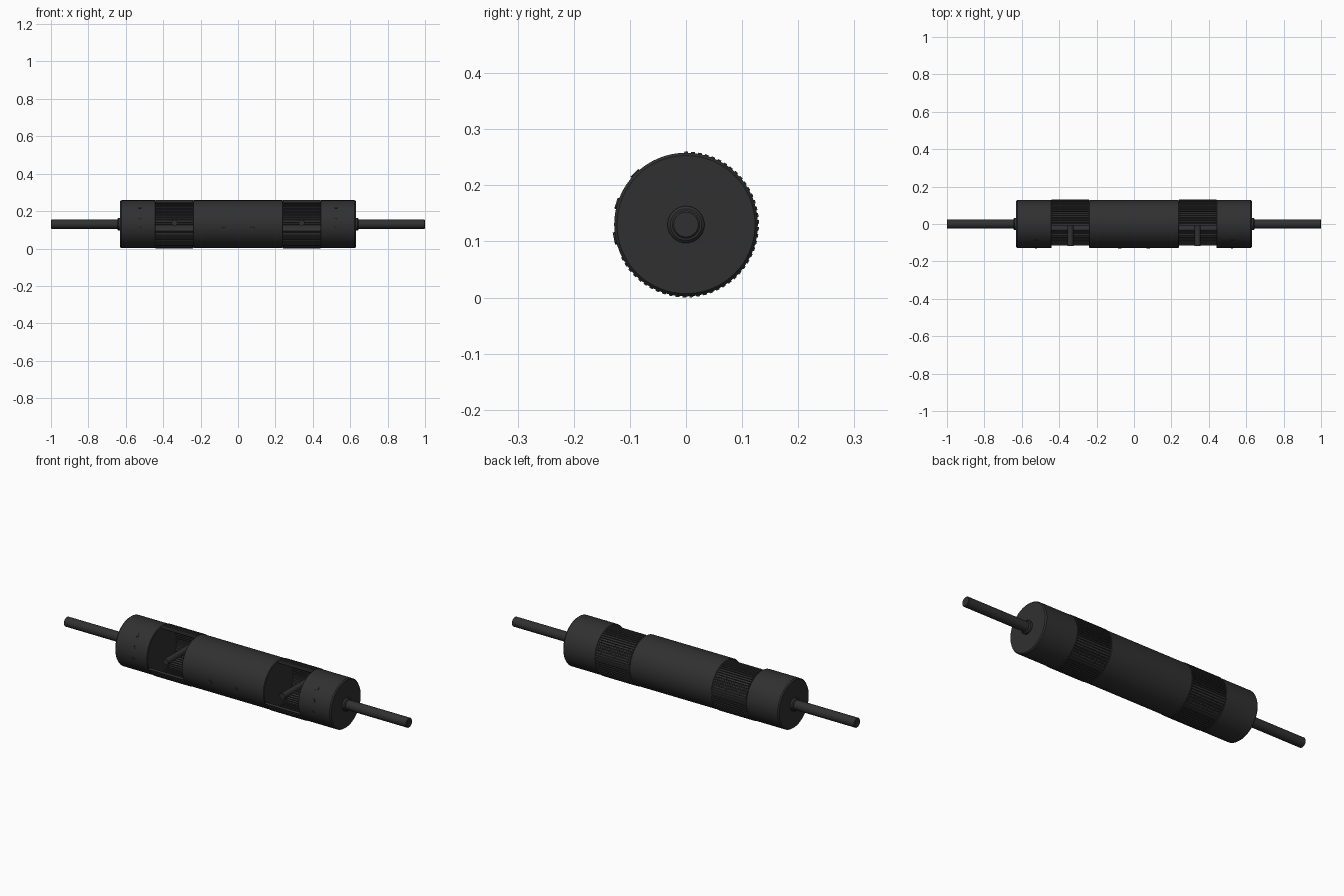
import bpy, bmesh, math
from mathutils import Matrix, Vector

if "Cube" in bpy.data.objects:
    bpy.data.objects.remove(bpy.data.objects["Cube"])

CZ = 0.13          # height of the long axis
R = 0.128          # body radius


def material(name, v):
    m = bpy.data.materials.new(name)
    m.diffuse_color = (v, v, v, 1)
    m.use_nodes = True
    m.node_tree.nodes["Principled BSDF"].inputs["Base Color"].default_value = m.diffuse_color
    return m


BLACK = material("charcoal", 0.03)


def finish(name, bm, smooth=True):
    bmesh.ops.recalc_face_normals(bm, faces=bm.faces)
    me = bpy.data.meshes.new(name)
    bm.to_mesh(me)
    bm.free()
    me.materials.append(BLACK)
    ob = bpy.data.objects.new(name, me)
    bpy.context.collection.objects.link(ob)
    if smooth:
        bpy.ops.object.select_all(action='DESELECT')
        ob.select_set(True)
        bpy.context.view_layer.objects.active = ob
        bpy.ops.object.shade_smooth_by_angle(angle=math.radians(30))
    return ob


def lathe_x(name, profile, n=64):
    """Closed solid of revolution about the long axis; profile is (x, radius)."""
    bm = bmesh.new()
    rings = []
    for x, r in profile:
        rings.append([bm.verts.new((x, r * math.cos(2 * math.pi * i / n),
                                    CZ + r * math.sin(2 * math.pi * i / n))) for i in range(n)])
    for a, b in zip(rings, rings[1:]):
        for i in range(n):
            j = (i + 1) % n
            bm.faces.new((a[i], a[j], b[j], b[i]))
    bm.faces.new(rings[0])
    bm.faces.new(rings[-1])
    return finish(name, bm)


def radial_cylinder(name, x, ang, r0, r1, radius, n=16, dz=0.0):
    """Cylinder pointing outwards from the axis at the given angle."""
    bm = bmesh.new()
    d = Vector((0, math.cos(ang), math.sin(ang)))
    rot = d.to_track_quat('Z', 'Y').to_matrix().to_4x4()
    c = Vector((x, 0, CZ + dz)) + d * (r0 + r1) / 2
    bmesh.ops.create_cone(bm, cap_ends=True, segments=n, radius1=radius, radius2=radius,
                          depth=r1 - r0, matrix=Matrix.Translation(c) @ rot)
    return finish(name, bm)


def ribbed_shell(name, x0, x1):
    """Corrugated wall wrapping the back and bottom, open towards the upper front."""
    bm = bmesh.new()
    start, end, ribs = 207, 454, 45
    step = (end - start) / ribs
    pts = []
    for i in range(ribs):
        a = start + i * step
        pts += [(a, 0.130), (a + step * 0.5, 0.130), (a + step * 0.6, 0.125), (a + step * 0.9, 0.125)]
    pts.append((end, 0.130))
    cols = []
    for a, r in pts:
        c, s = math.cos(math.radians(a)), math.sin(math.radians(a))
        cols.append([bm.verts.new((x, q * c, CZ + q * s))
                     for x, q in ((x0, r), (x1, r), (x1, r - 0.011), (x0, r - 0.011))])
    for a, b in zip(cols, cols[1:]):
        for k in range(4):
            m = (k + 1) % 4
            bm.faces.new((a[k], a[m], b[m], b[k]))
    bm.faces.new(cols[0])
    bm.faces.new(cols[-1])
    return finish(name, bm, smooth=False)


# Solid middle barrel between the two windows
lathe_x("middle_barrel", [(-0.24, R - 0.003), (-0.237, R), (0.237, R), (0.24, R - 0.003)])

# Screws low on the front of the middle barrel
LOW = math.radians(191)

for s, side in ((-1, "left"), (1, "right")):
    # End barrel with softened rims
    lathe_x(side + "_end_barrel", [(s * 0.44, R - 0.003), (s * 0.443, R),
                                   (s * 0.624, R), (s * 0.63, R - 0.005)])
    # Collar and rod
    lathe_x(side + "_collar", [(s * 0.62, 0.033), (s * 0.64, 0.033), (s * 0.645, 0.028)], 32)
    lathe_x(side + "_rod", [(s * 0.62, 0.025), (s * 0.997, 0.025), (s * 1.0, 0.022)], 32)
    # Ribbed wall behind the window
    ribbed_shell(side + "_ribbed_shell", min(s * 0.24, s * 0.44), max(s * 0.24, s * 0.44))
    # Handle pin inside the window
    radial_cylinder(side + "_pin", s * 0.34, math.pi, -0.118, 0.118, 0.016, 16, 0.008)
    # Small screw heads
    radial_cylinder(side + "_middle_screw", s * 0.075, LOW, 0.12, 0.131, 0.011)
    for k, deg in enumerate((191, 163, 135)):
        radial_cylinder(f"{side}_end_screw_{k}", s * 0.525, math.radians(deg), 0.12, 0.1305, 0.010)
